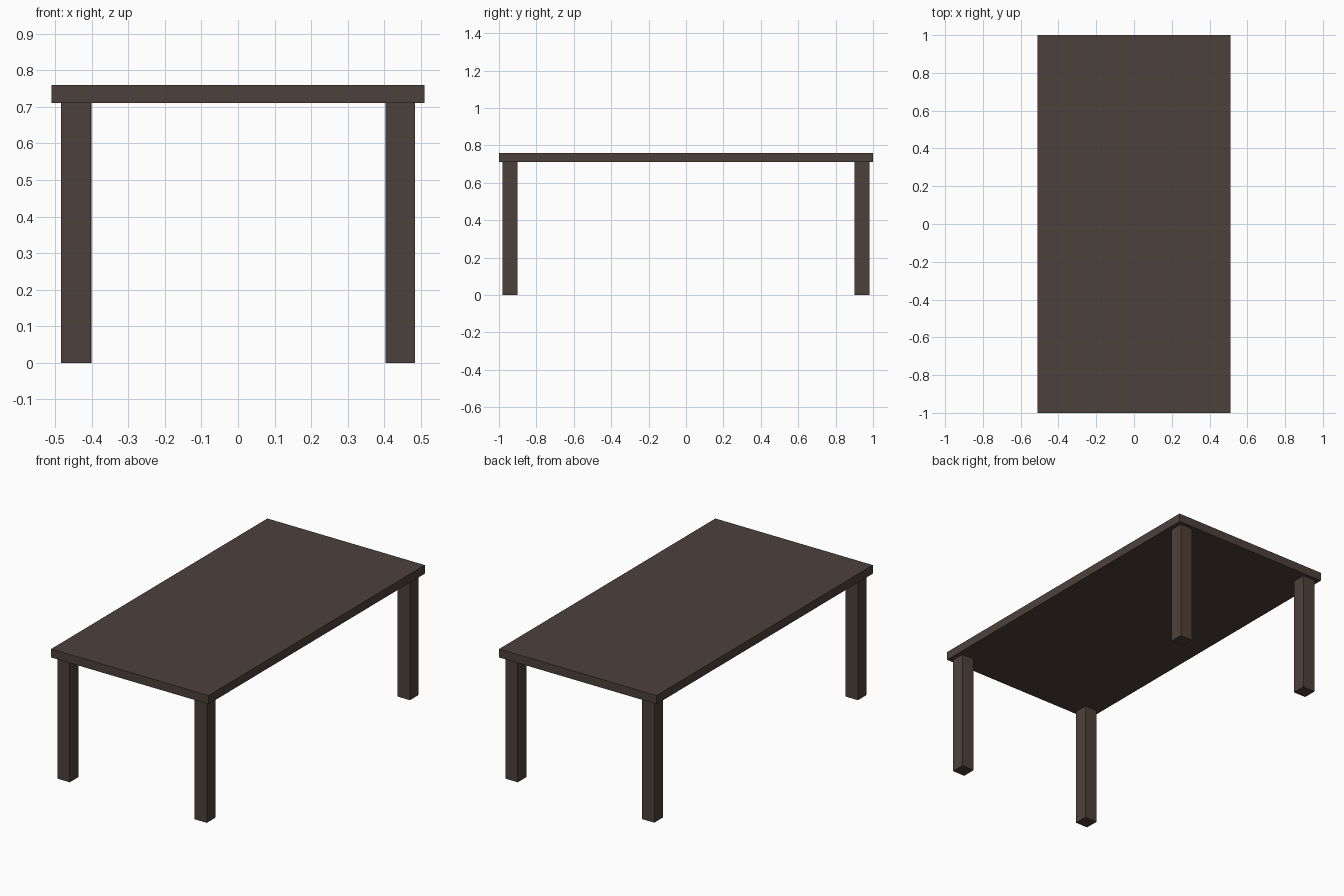
import bpy

if "Cube" in bpy.data.objects:
    bpy.data.objects.remove(bpy.data.objects["Cube"])

wood = bpy.data.materials.new("dark brown wood")
wood.diffuse_color = (0.075, 0.053, 0.044, 1)
wood.use_nodes = True
wood.node_tree.nodes["Principled BSDF"].inputs["Base Color"].default_value = wood.diffuse_color


def box(name, lo, hi):
    """Axis-aligned box between two corners."""
    size = [h - l for l, h in zip(lo, hi)]
    mid = [(h + l) / 2 for l, h in zip(lo, hi)]
    bpy.ops.mesh.primitive_cube_add(size=1, location=mid)
    ob = bpy.context.object
    ob.name = name
    ob.scale = size
    bpy.ops.object.transform_apply(location=False, rotation=False, scale=True)
    ob.data.materials.append(wood)


# Table top
TOP_BOTTOM, TOP = 0.71, 0.76
box("table_top", (-0.51, -1, TOP_BOTTOM), (0.51, 1, TOP))

# Square legs, set in slightly from the corners (name, x centre, y centre)
HALF = 0.04
for name, x, y in (("front_left_leg", -0.444, -0.94),
                   ("front_right_leg", 0.444, -0.94),
                   ("back_left_leg", -0.441, 0.94),
                   ("back_right_leg", 0.444, 0.94)):
    box(name, (x - HALF, y - HALF, 0), (x + HALF, y + HALF, TOP_BOTTOM))
